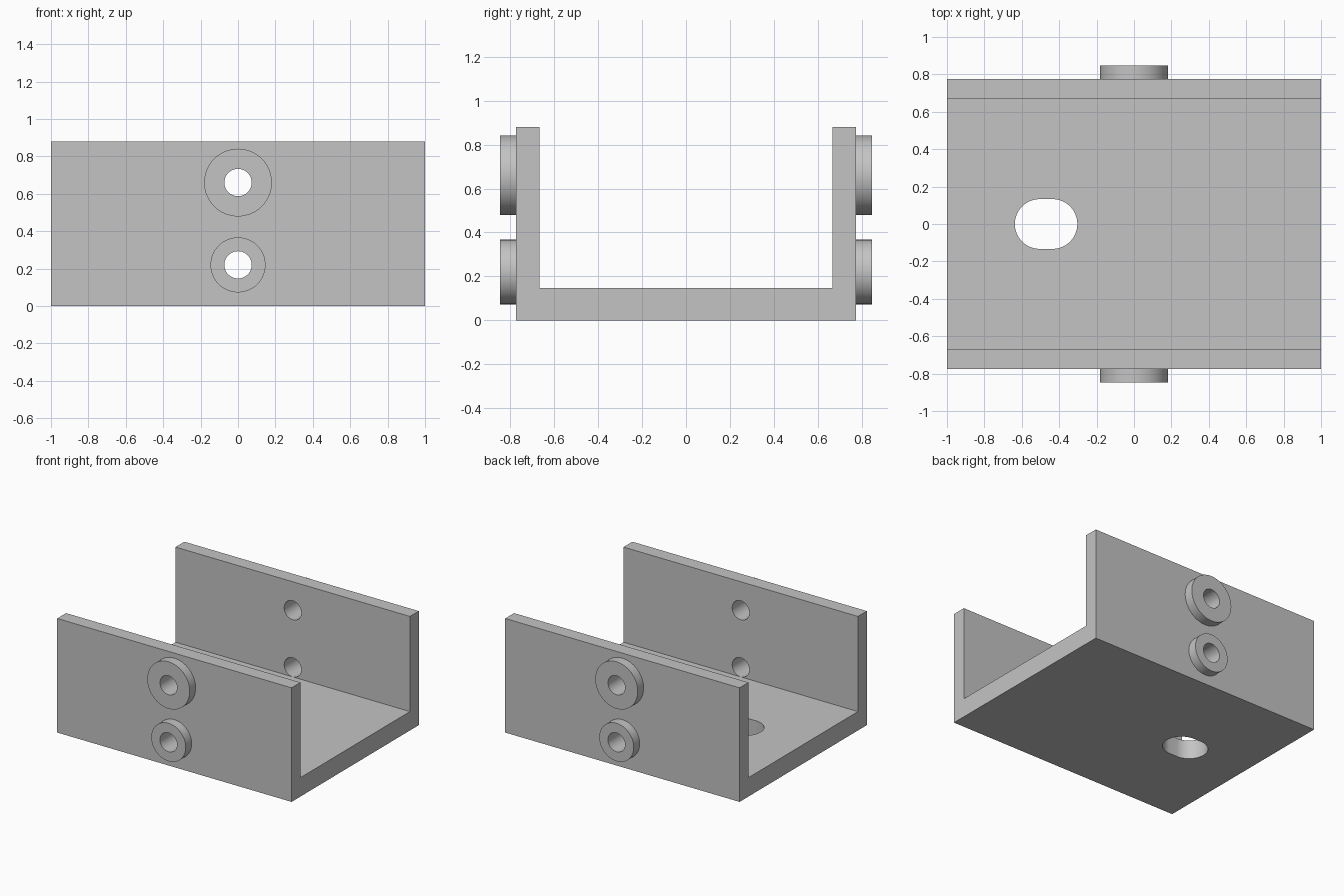
import bpy
import bmesh
from math import radians, pi, cos, sin
from mathutils import Vector, Matrix

cube = bpy.data.objects.get("Cube")
if cube:
    bpy.data.objects.remove(cube, do_unlink=True)

OUTER, INNER, FLOOR, TOP = 0.775, 0.667, 0.146, 0.88
BOSS_END = 0.847
HOLE_R = 0.073
BOSSES = {"upper": (0.66, 0.181), "lower": (0.22, 0.147)}
SEGMENTS = 64

grey = bpy.data.materials.new("plain_grey")
grey.use_nodes = True
grey.diffuse_color = (0.55, 0.55, 0.55, 1)
grey.node_tree.nodes["Principled BSDF"].inputs["Base Color"].default_value = grey.diffuse_color


def make_object(name, bm):
    bmesh.ops.recalc_face_normals(bm, faces=bm.faces)
    mesh = bpy.data.meshes.new(name)
    bm.to_mesh(mesh)
    bm.free()
    mesh.materials.append(grey)
    obj = bpy.data.objects.new(name, mesh)
    bpy.context.collection.objects.link(obj)
    return obj


def prism(name, points, direction):
    """Extrude a closed outline along a direction."""
    bm = bmesh.new()
    face = bm.faces.new([bm.verts.new(p) for p in points])
    extruded = bmesh.ops.extrude_face_region(bm, geom=[face])
    verts = [v for v in extruded["geom"] if isinstance(v, bmesh.types.BMVert)]
    bmesh.ops.translate(bm, verts=verts, vec=Vector(direction))
    return make_object(name, bm)


def activate(obj):
    bpy.ops.object.select_all(action="DESELECT")
    obj.select_set(True)
    bpy.context.view_layer.objects.active = obj


def cut(target, cutter):
    cutter.hide_render = True
    mod = target.modifiers.new("cut", "BOOLEAN")
    mod.operation = "DIFFERENCE"
    mod.solver = "EXACT"
    mod.object = cutter
    activate(target)
    bpy.ops.object.modifier_apply(modifier=mod.name)
    bpy.data.objects.remove(cutter, do_unlink=True)


def smooth(obj):
    activate(obj)
    bpy.ops.object.shade_smooth_by_angle(angle=radians(30))


# U-shaped channel
half = [(OUTER, 0), (OUTER, TOP), (INNER, TOP), (INNER, FLOOR)]
outline = half + [(-y, z) for y, z in reversed(half)]
channel = prism("channel", [(-1, y, z) for y, z in outline], (2, 0, 0))

# Pin holes through both walls
angles = [2 * pi * i / SEGMENTS for i in range(SEGMENTS)]
for level, (height, radius) in BOSSES.items():
    circle = [(HOLE_R * cos(a), -1, height + HOLE_R * sin(a)) for a in angles]
    cut(channel, prism(level + "_hole_cutter", circle, (0, 2, 0)))

# Rounded slot in the floor
SLOT_X, SLOT_R, SLOT_SHIFT = -0.47, 0.133, 0.034
slot = []
for side in (1, -1):
    for i in range(33):
        a = -pi / 2 + pi * i / 32
        slot.append((SLOT_X + side * (SLOT_SHIFT + SLOT_R * cos(a)), side * SLOT_R * sin(a), -0.1))
cut(channel, prism("slot_cutter", slot, (0, 0, 0.4)))
smooth(channel)

# Ring bosses around the holes on both outer walls
for level, (height, radius) in BOSSES.items():
    for name, side in (("front", -1), ("back", 1)):
        bm = bmesh.new()
        profile = [(radius, OUTER), (radius, BOSS_END), (HOLE_R, BOSS_END), (HOLE_R, OUTER)]
        verts = [bm.verts.new((r, side * y, 0)) for r, y in profile]
        edges = [bm.edges.new(pair) for pair in zip(verts, verts[1:])]
        bmesh.ops.spin(bm, geom=verts + edges, cent=(0, 0, 0), axis=(0, 1, 0),
                       angle=2 * pi, steps=SEGMENTS, use_merge=True)
        bmesh.ops.remove_doubles(bm, verts=bm.verts, dist=0.0001)
        bmesh.ops.transform(bm, matrix=Matrix.Translation((0, 0, height)), verts=bm.verts)
        boss = make_object(f"{name}_{level}_boss", bm)
        # An open ring needs its outward direction checked
        if sum(p.normal.y * side * p.area for p in boss.data.polygons) < 0:
            boss.data.flip_normals()
        smooth(boss)
